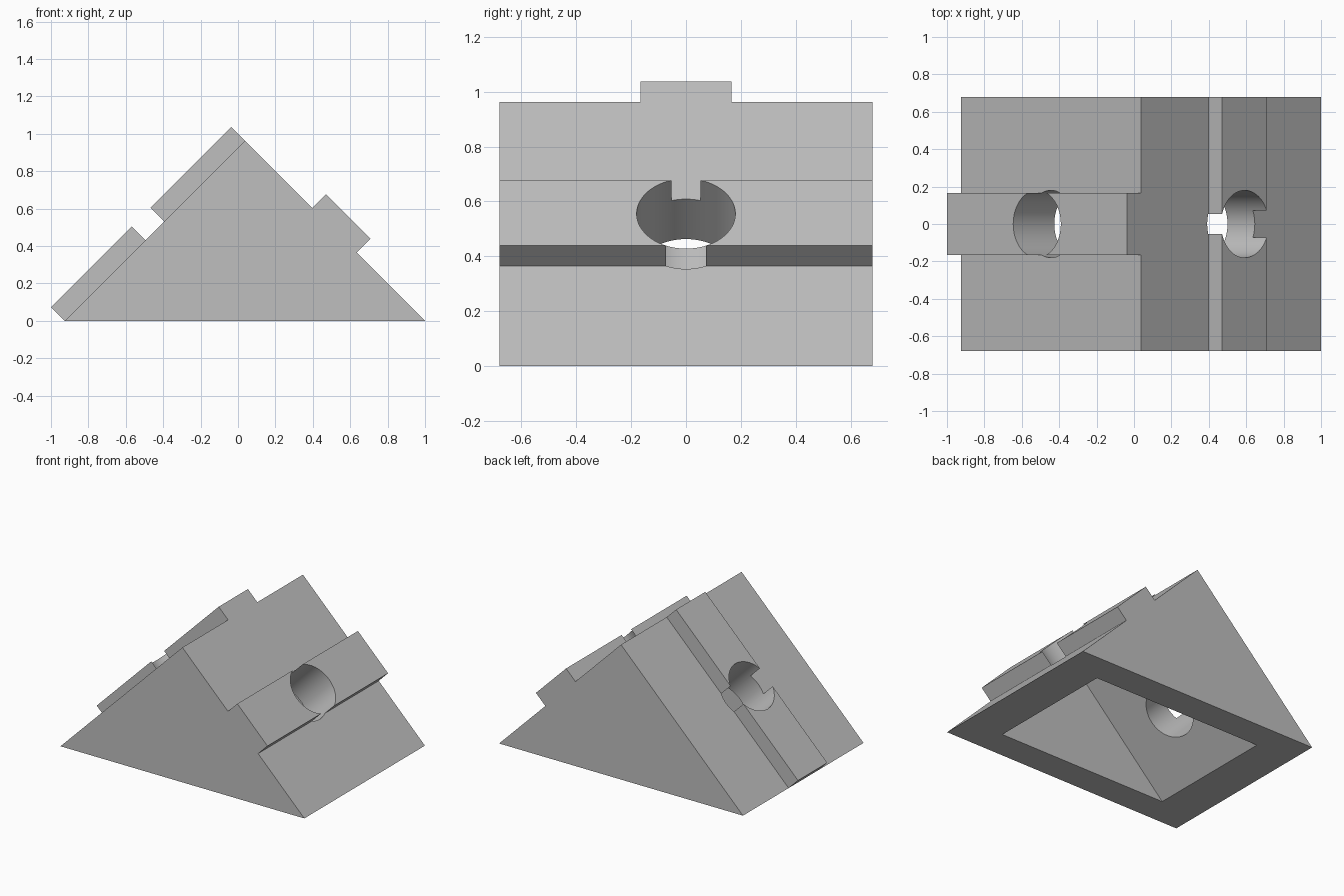
import bpy, bmesh, math
from mathutils import Matrix, Vector

cube = bpy.data.objects.get("Cube")
if cube:
    bpy.data.objects.remove(cube, do_unlink=True)

GREY = (0.52, 0.52, 0.52, 1)
mat = bpy.data.materials.new("plain grey")
mat.use_nodes = True
mat.diffuse_color = GREY
mat.node_tree.nodes["Principled BSDF"].inputs["Base Color"].default_value = GREY

MID, APEX, HALF_Y = 0.037, 0.963, 0.68   # ridge position, height, half depth
WALL, RIB = 0.206, 0.074                 # wall thickness, rib offset per axis
HOLE_R = 0.18


def add_object(name, bm):
    bmesh.ops.recalc_face_normals(bm, faces=bm.faces)
    mesh = bpy.data.meshes.new(name)
    bm.to_mesh(mesh)
    bm.free()
    mesh.materials.append(mat)
    obj = bpy.data.objects.new(name, mesh)
    bpy.context.collection.objects.link(obj)
    return obj


def prism(name, profile, half_y):
    """Extrude an x-z profile along y, centred on y = 0."""
    bm = bmesh.new()
    face = bm.faces.new([bm.verts.new((x, -half_y, z)) for x, z in profile])
    ext = bmesh.ops.extrude_face_region(bm, geom=[face])
    moved = [v for v in ext["geom"] if isinstance(v, bmesh.types.BMVert)]
    bmesh.ops.translate(bm, verts=moved, vec=(0, 2 * half_y, 0))
    return add_object(name, bm)


def hole_cutter(name, side):
    """Cylinder square to one slope, passing through that wall only."""
    axis = Vector((side, 0, 1)).normalized()
    centre = Vector((MID + side * APEX / 2, 0, APEX / 2))
    place = Matrix.Translation(centre) @ axis.to_track_quat("Z", "Y").to_matrix().to_4x4()
    bm = bmesh.new()
    bmesh.ops.create_cone(bm, cap_ends=True, segments=64, radius1=HOLE_R,
                          radius2=HOLE_R, depth=0.56, matrix=place)
    return add_object(name, bm)


def combine(target, tool, operation):
    tool.hide_render = True
    mod = target.modifiers.new(operation, "BOOLEAN")
    mod.object, mod.operation, mod.solver = tool, operation, "EXACT"
    bpy.context.view_layer.objects.active = target
    bpy.ops.object.modifier_apply(modifier=mod.name)
    bpy.data.objects.remove(tool, do_unlink=True)


# Triangular body with the full-depth rib on its left slope
top, low = 0.397, 0.635
body = prism("corner_bracket", [
    (MID - APEX, 0), (1, 0),
    (low, 1 - low), (low + RIB, 1 - low + RIB),
    (top + RIB, 1 - top + RIB), (top, 1 - top),
    (MID, APEX)], HALF_Y)

# Narrow rib running up the right slope, sunk into the body
rib = prism("slope_rib", [
    (MID - APEX - RIB, RIB), (MID - APEX, 0), (-0.8, 0.05),
    (0, 0.85), (MID, APEX), (MID - RIB, APEX + RIB)], 0.165)
combine(body, rib, "UNION")

# Hollow open at the underside
inner = APEX - WALL * math.sqrt(2)
hollow = prism("hollow_cutter", [
    (MID - inner - 0.1, -0.1), (MID + inner + 0.1, -0.1), (MID, inner)],
    HALF_Y - WALL)
combine(body, hollow, "DIFFERENCE")

# Bolt holes through both slopes and their ribs
for name, side in (("right_hole_cutter", -1), ("left_hole_cutter", 1)):
    combine(body, hole_cutter(name, side), "DIFFERENCE")

bpy.ops.object.select_all(action="DESELECT")
body.select_set(True)
bpy.context.view_layer.objects.active = body
bpy.ops.object.shade_smooth_by_angle(angle=math.radians(30))
